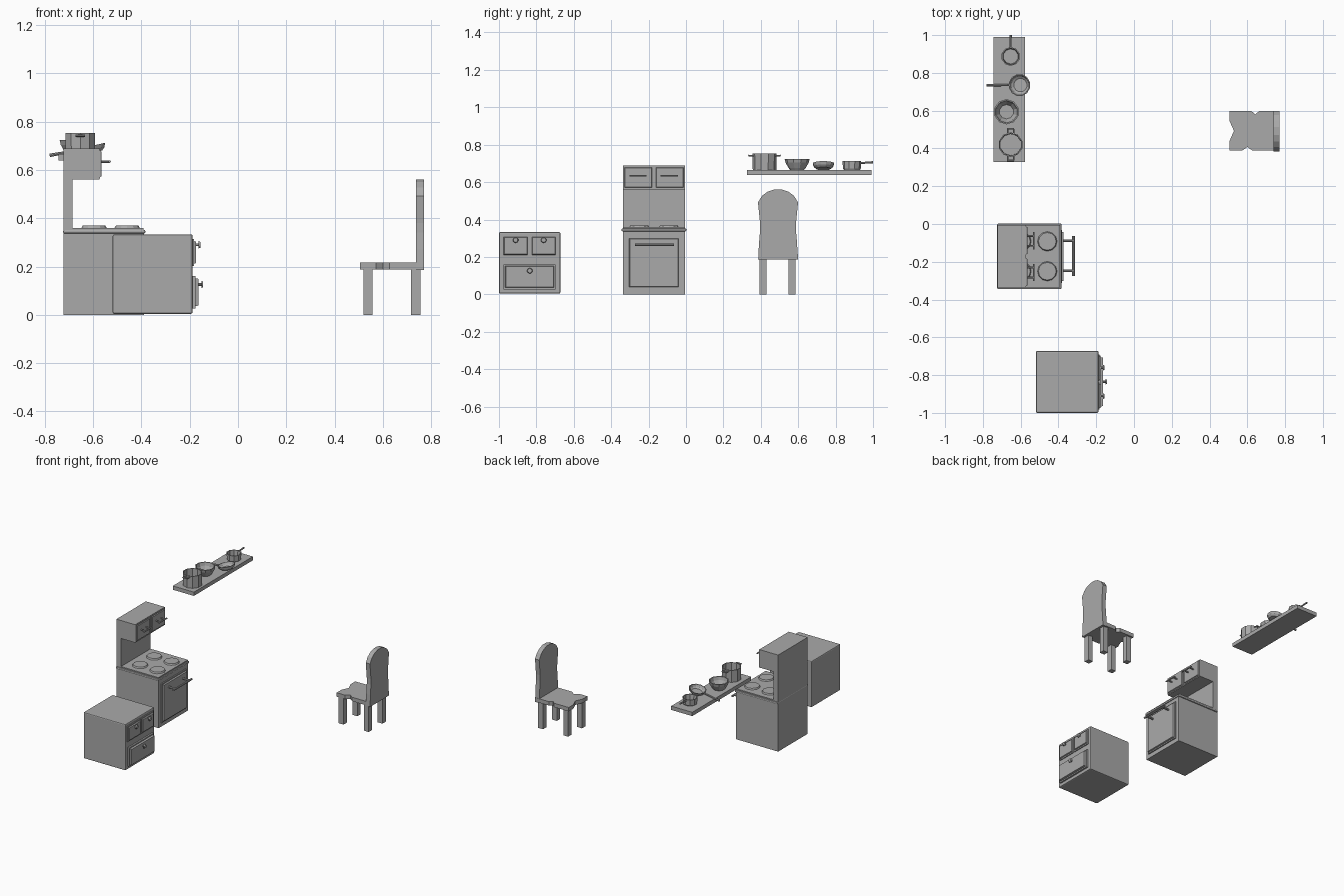
import bpy, bmesh, math
from mathutils import Vector, Matrix

cube = bpy.data.objects.get("Cube")
if cube:
    bpy.data.objects.remove(cube, do_unlink=True)

GREY = (0.4, 0.4, 0.4, 1)
mat = bpy.data.materials.new("plain grey")
mat.use_nodes = True
mat.diffuse_color = GREY
mat.node_tree.nodes["Principled BSDF"].inputs["Base Color"].default_value = GREY


def finish(name, bm, bevel=0):
    bmesh.ops.recalc_face_normals(bm, faces=bm.faces)
    mesh = bpy.data.meshes.new(name)
    bm.to_mesh(mesh)
    bm.free()
    mesh.materials.append(mat)
    ob = bpy.data.objects.new(name, mesh)
    bpy.context.collection.objects.link(ob)
    if bevel:
        mod = ob.modifiers.new("Bevel", "BEVEL")
        mod.width, mod.segments = bevel, 2
    return ob


def box(name, x, y, z, bevel=0):
    """Box from (min, max) ranges."""
    bm = bmesh.new()
    bmesh.ops.create_cube(bm, size=1)
    for v in bm.verts:
        v.co = [r[0] if c < 0 else r[1] for c, r in zip(v.co, (x, y, z))]
    return finish(name, bm, bevel)


def panel(name, x, y, z, rim=0.012):
    """Door or drawer front on the +x side, with a raised middle field."""
    bm = bmesh.new()
    bmesh.ops.create_cube(bm, size=1)
    step = x[0] + 0.5 * (x[1] - x[0])
    for v in bm.verts:
        v.co = [r[0] if c < 0 else r[1] for c, r in zip(v.co, ((x[0], step), y, z))]
    bm.normal_update()
    front = max(bm.faces, key=lambda f: f.normal.x)
    bmesh.ops.inset_region(bm, faces=[front], thickness=rim)
    bmesh.ops.inset_region(bm, faces=[front], thickness=0.004)
    for v in front.verts:
        v.co.x = x[1]
    return finish(name, bm)


def rod(name, a, b, r, r2=None, sides=8):
    """Round bar between two points."""
    a, b = Vector(a), Vector(b)
    bm = bmesh.new()
    turn = (b - a).to_track_quat('Z', 'Y').to_matrix().to_4x4()
    bmesh.ops.create_cone(bm, cap_ends=True, segments=sides, radius1=r,
                          radius2=r if r2 is None else r2, depth=(b - a).length,
                          matrix=Matrix.Translation((a + b) / 2) @ turn)
    return finish(name, bm)


def lathe(name, profile, place, sides=10):
    """Vessel turned from (radius, height) points, outside then inside."""
    bm = bmesh.new()
    rings = [[bm.verts.new((r * math.cos(t), r * math.sin(t), h))
              for t in (math.tau * (i + 0.5) / sides for i in range(sides))]
             for r, h in profile]
    for lo, hi in zip(rings, rings[1:]):
        for i in range(sides):
            j = (i + 1) % sides
            bm.faces.new((lo[i], lo[j], hi[j], hi[i]))
    bm.faces.new(rings[0])
    bm.faces.new(rings[-1])
    bm.transform(place)
    return finish(name, bm)


def plate(name, outline, to_3d, push):
    """Flat outline given thickness."""
    bm = bmesh.new()
    face = bm.faces.new([bm.verts.new(to_3d(*p)) for p in outline])
    ext = bmesh.ops.extrude_face_region(bm, geom=[face])
    verts = [e for e in ext["geom"] if isinstance(e, bmesh.types.BMVert)]
    bmesh.ops.translate(bm, verts=verts, vec=push)
    return finish(name, bm)


# Drawer cabinet
box("cabinet_body", (-0.519, -0.188), (-1, -0.672), (0.004, 0.333), 0.007)
panel("cabinet_drawer_upper_right", (-0.19, -0.174), (-0.983, -0.84), (0.203, 0.314))
panel("cabinet_drawer_upper_left", (-0.19, -0.174), (-0.832, -0.69), (0.203, 0.314))
panel("cabinet_drawer_lower", (-0.19, -0.163), (-0.975, -0.697), (0.027, 0.16))
for x, y, z in ((-0.176, -0.911, 0.29), (-0.176, -0.761, 0.29), (-0.165, -0.835, 0.126)):
    rod("drawer_knob_stem", (x, y, z), (x + 0.015, y, z), 0.006)
    rod("drawer_knob", (x + 0.013, y, z), (x + 0.021, y, z), 0.015, 0.012, 10)

# Stove body, cooktop and burners
SIDE = (-0.337, -0.005)
box("stove_body", (-0.723, -0.39), SIDE, (0, 0.338))
box("cooktop", (-0.724, -0.384), (-0.345, 0.002), (0.337, 0.352), 0.005)
box("cooktop_plate", (-0.72, -0.392), SIDE, (0.35, 0.36))
for x in (-0.596, -0.459):
    for y in (-0.25, -0.092):
        rod("burner", (x, y, 0.358), (x, y, 0.369), 0.053, 0.047, 12)
panel("oven_door", (-0.392, -0.372), (-0.312, -0.032), (0.03, 0.308))


def pull(name, x, out, y, z, r, inset):
    rod(name + "_bar", (x + out, y[0], z), (x + out, y[1], z), r)
    for p in (y[0] + inset, y[1] - inset):
        rod(name + "_post", (x, p, z), (x + out, p, z), r)


pull("oven_handle", -0.375, 0.055, (-0.274, -0.063), 0.265, 0.007, 0.026)

# Backsplash and overhead cupboard
box("stove_back", (-0.723, -0.686), SIDE, (0.338, 0.688))
box("overhead_cupboard", (-0.72, -0.574), SIDE, (0.56, 0.688))
for name, y in (("right", (-0.334, -0.176)), ("left", (-0.166, -0.008))):
    panel("cupboard_door_" + name, (-0.576, -0.565), y, (0.565, 0.684), 0.008)
    pull("cupboard_handle_" + name, -0.567, 0.036, (y[0] + 0.031, y[1] - 0.035), 0.634, 0.005, 0.02)

# Wall shelf
box("shelf", (-0.743, -0.577), (0.327, 0.991), (0.639, 0.666))
TOP = 0.666


def at(x, y, z=TOP):
    return Matrix.Translation((x, y, z))


# Stock pot with two side handles
lathe("stock_pot", ((0.063, 0), (0.065, 0.086), (0.059, 0.086), (0.057, 0.008)), at(-0.653, 0.42))
for s in (-1, 1):
    y, z = 0.42 + s * 0.084, 0.742
    for x in (-0.669, -0.637):
        rod("pot_handle_arm", (x, 0.42 + s * 0.058, z), (x, y, z), 0.004, sides=6)
    rod("pot_handle_grip", (-0.672, y, z), (-0.634, y, z), 0.005, sides=6)

# Mixing bowl
lathe("bowl", ((0.038, 0), (0.046, 0.01), (0.062, 0.038), (0.067, 0.058),
               (0.06, 0.058), (0.054, 0.036), (0.038, 0.012)), at(-0.675, 0.594))

# Leaning frying pan
lean = at(-0.6, 0.735, 0.672) @ Matrix.Rotation(math.radians(-13), 4, 'Y')
lathe("frying_pan", ((0.04, 0), (0.053, 0.012), (0.059, 0.028), (0.054, 0.028),
                     (0.047, 0.014), (0.036, 0.006)), lean, 12)
rod("frying_pan_handle", lean @ Vector((-0.055, 0, 0.023)), lean @ Vector((-0.178, 0, 0.029)), 0.005, 0.007)

# Saucepan with long handle
lathe("saucepan", ((0.043, 0), (0.048, 0.008), (0.05, 0.046), (0.044, 0.046), (0.04, 0.01)),
      at(-0.653, 0.887))
rod("saucepan_handle", (-0.653, 0.932, 0.702), (-0.653, 1, 0.706), 0.005, 0.006)

# Chair seat with notched front and sides
seat = ((0.506, 0.388), (0.572, 0.388), (0.6, 0.408), (0.628, 0.388), (0.771, 0.388),
        (0.771, 0.598), (0.662, 0.598), (0.642, 0.579), (0.622, 0.598), (0.506, 0.598),
        (0.506, 0.545), (0.529, 0.493), (0.506, 0.44))
plate("chair_seat", seat, lambda x, y: (x, y, 0.188), (0, 0, 0.028))

# Chair back: arched and waisted, mirrored across its middle
half = ((0.106, 0.186), (0.102, 0.27), (0.096, 0.34), (0.096, 0.38), (0.102, 0.44), (0.107, 0.492),
        (0.085, 0.527), (0.055, 0.549), (0.022, 0.56))
back = half + tuple((-w, z) for w, z in reversed(half))
plate("chair_back", back, lambda w, z: (0.738, 0.492 + w, z), (0.033, 0, 0))

# Chair legs
for x in (0.519, 0.717):
    for y in (0.393, 0.549):
        box("chair_leg", (x, x + 0.038), (y, y + 0.037), (0, 0.19))
